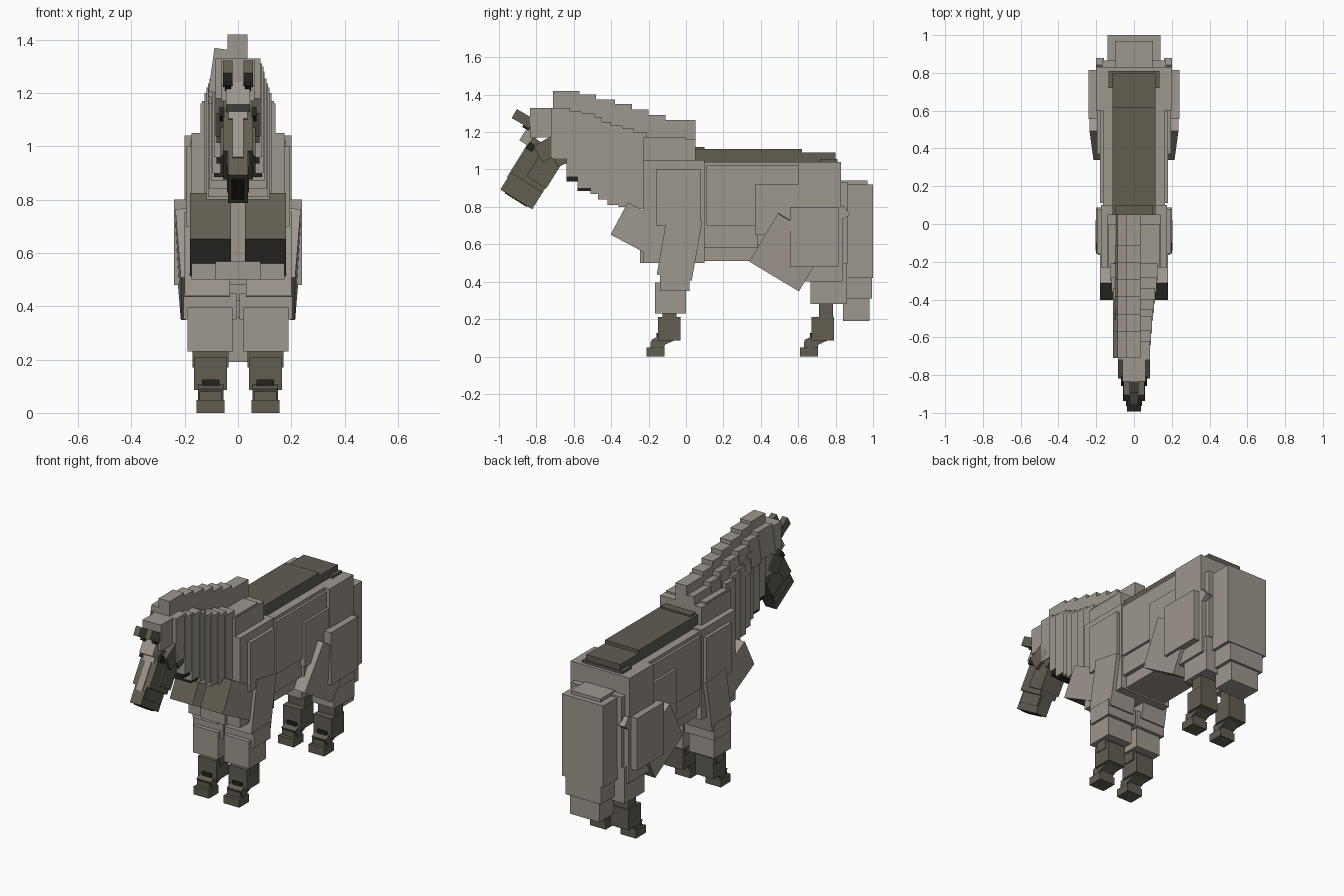
import bpy
from math import radians
from mathutils import Matrix, Vector

cube = bpy.data.objects.get("Cube")
if cube:
    bpy.data.objects.remove(cube, do_unlink=True)


def material(name, rgb):
    m = bpy.data.materials.new(name)
    m.use_nodes = True
    m.diffuse_color = (*rgb, 1)
    m.node_tree.nodes["Principled BSDF"].inputs["Base Color"].default_value = (*rgb, 1)
    return m


COAT = material("pale_grey_coat", (.34, .308, .268))
DARK = material("dark_olive_coat", (.122, .109, .083))
BLACK = material("near_black", (.018, .017, .014))


def box(name, x, y, z, mat=COAT, tilt=0, roll=0):
    """Block from x, y, z ranges, turned about its own centre."""
    spans = (x, y, z)
    centre = Vector([(a + b) / 2 for a, b in spans])
    size = Matrix.Diagonal([b - a for a, b in spans])
    turn = Matrix.Rotation(radians(tilt), 3, 'X') @ Matrix.Rotation(radians(roll), 3, 'Y')
    bpy.ops.mesh.primitive_cube_add(size=1)
    ob = bpy.context.object
    ob.name = name
    ob.data.transform((turn @ size).to_4x4())
    ob.data.transform(Matrix.Translation(centre))
    ob.data.materials.append(mat)
    return ob


def mid(name, half, y, z, mat=COAT, tilt=0):
    return box(name, (-half, half), y, z, mat, tilt)


def pair(name, x, y, z, mat=COAT, tilt=0, roll=0):
    a, b = x
    return (box("left_" + name, x, y, z, mat, tilt, roll),
            box("right_" + name, (-b, -a), y, z, mat, tilt, -roll))


# Torso
mid("chest", .175, (-.23, .1), (.5, 1.05))
mid("withers", .14, (-.23, .05), (.75, 1.16))
mid("barrel", .165, (.05, .62), (.58, 1.04))
mid("belly", .14, (.06, .5), (.51, .6))
mid("loin", .18, (.38, .66), (.55, 1.02))
mid("rump", .2, (.6, .83), (.48, 1.04))
mid("buttocks", .17, (.8, .865), (.5, .93))
pair("shoulder_panel", (.12, .195), (-.16, .08), (.7, 1.0))
pair("flank_panel", (.12, .18), (.11, .38), (.7, 1.02))
pair("loin_panel", (.12, .195), (.37, .6), (.65, .92))

# Dark patch along the back
mid("back_patch", .115, (0, .62), (1.0, 1.11), DARK)
mid("back_patch_front", .1, (0, .1), (1.05, 1.12), DARK)
mid("back_patch_rear", .115, (.6, .8), (1.0, 1.09), DARK)
mid("back_patch_edge", .135, (.72, .81), (1.0, 1.055), DARK)

# Slanted breast plates with dark leading faces
for plate in pair("breast_plate", (.027, .18), (-.375, -.075), (.57, .765), COAT, -28):
    plate.data.materials.append(DARK)
    for face in plate.data.polygons:
        if face.normal.y < -.3:
            face.material_index = 1
mid("breastbone", .085, (-.245, -.1), (.5, .57))

# Neck of overlapping slabs, widening towards the body
slabs = [  # front edge, half width, bottom, top
    (-.835, .062, 1.17, 1.33), (-.72, .085, 1.06, 1.33), (-.64, .09, .96, 1.31),
    (-.58, .095, .9, 1.3), (-.51, .1, .87, 1.28), (-.47, .107, .84, 1.255),
    (-.42, .112, .81, 1.235), (-.36, .118, .8, 1.22), (-.3, .125, .79, 1.2),
    (-.23, .135, .75, 1.17)]
for i, (front, half, low, high) in enumerate(slabs):
    back = slabs[i + 1][0] + .02 if i < len(slabs) - 1 else 0
    mid(f"neck_slab_{i}", half, (front, back), (low, high))
mid("throat_upper", .08, (-.64, -.57), (.935, .96), BLACK)
mid("throat_lower", .09, (-.58, -.48), (.885, .9), BLACK)

# Stepped mane falling to one side
steps = [(-.71, 1.42), (-.57, 1.4), (-.48, 1.375), (-.38, 1.35),
         (-.29, 1.32), (-.2, 1.29), (-.11, 1.265)]
for i, (front, high) in enumerate(steps):
    back = steps[i + 1][0] if i < len(steps) - 1 else .05
    box(f"mane_crest_{i}", (-.04, .035), (front, back), (1.06, high))
    box(f"mane_fall_{i}", (-.1, -.03), (front, back), (high - .22, high - .055), COAT, 0, 8)

# Head, hanging down and forward
LEAN = -32
HEAD = Vector((0, -.82, .98))


def head_part(name, half, y, z, mat=DARK):
    """Block given in head space: y runs to the throat, z to the poll."""
    ob = mid(name, half, y, z, mat)
    ob.data.transform(Matrix.Translation(HEAD) @ Matrix.Rotation(radians(LEAN), 4, 'X'))
    return ob


head_part("muzzle", .037, (-.1, .1), (-.165, -.03))
head_part("nose_band", .042, (-.09, .09), (-.125, -.05))
head_part("face", .057, (-.1, .1), (-.06, .165))
head_part("jaw", .066, (-.02, .105), (-.03, .165))
head_part("mouth", .025, (-.07, .07), (-.17, -.16), BLACK)
head_part("blaze", .02, (-.106, -.09), (-.09, .09), COAT)
head_part("forehead_blaze", .036, (-.107, -.09), (.08, .165), COAT)
pair("cheek", (.03, .085), (-.8, -.68), (1.06, 1.16), DARK, 30)
pair("jaw_hinge", (.03, .08), (-.72, -.65), (1.02, 1.17), DARK, 25)
pair("eye", (.05, .07), (-.85, -.81), (1.1, 1.14), BLACK, LEAN)
mid("forelock", .045, (-.87, -.8), (1.13, 1.23), COAT, LEAN)

# Ears
pair("ear", (.02, .056), (-.925, -.82), (1.245, 1.3), DARK, -30)
pair("inner_ear", (.027, .049), (-.87, -.83), (1.215, 1.25), BLACK, -30)

# Forelegs
pair("foreleg_upper", (.03, .2), (-.13, .06), (.42, .74), COAT, -10)
pair("elbow", (.005, .205), (-.14, .02), (.35, .45))
pair("forearm", (.02, .19), (-.165, 0), (.23, .395))
pair("foreleg_knee", (.035, .17), (-.125, -.05), (.17, .24), DARK)

# Hind legs
pair("thigh_flap", (.1, .225), (.395, .705), (.41, .71), COAT, -31, 4)
pair("hip_plate", (.15, .24), (.555, .815), (.48, .8))
pair("thigh", (.04, .2), (.6, .84), (.4, .75))
pair("gaskin", (.035, .185), (.665, .86), (.28, .5))
pair("hock_nub", (.16, .2), (.82, .865), (.74, .8), COAT, 40)
pair("hind_knee", (.045, .16), (.71, .785), (.18, .29), DARK)

# Lower legs and hooves, repeated front and back
for name, y in (("fore", -.15), ("hind", .67)):
    pair(name + "_cannon", (.042, .165), (y, y + .12), (.085, .21), DARK)
    pair(name + "_band", (.07, .135), (y - .008, y + .06), (.095, .125), BLACK)
    pair(name + "_pastern", (.055, .15), (y - .03, y + .08), (.06, .115), DARK, 25)
    pair(name + "_hoof", (.05, .155), (y - .06, y + .035), (0, .048), DARK)
    pair(name + "_hoof_crown", (.06, .145), (y - .04, y + .035), (.03, .08), DARK)

# Tail
mid("tail_main", .14, (.84, 1), (.42, .92))
mid("tail_dock", .1, (.82, .97), (.88, .94))
mid("tail_inner", .12, (.85, .995), (.31, .6))
mid("tail_tip", .1, (.84, .98), (.19, .36))
